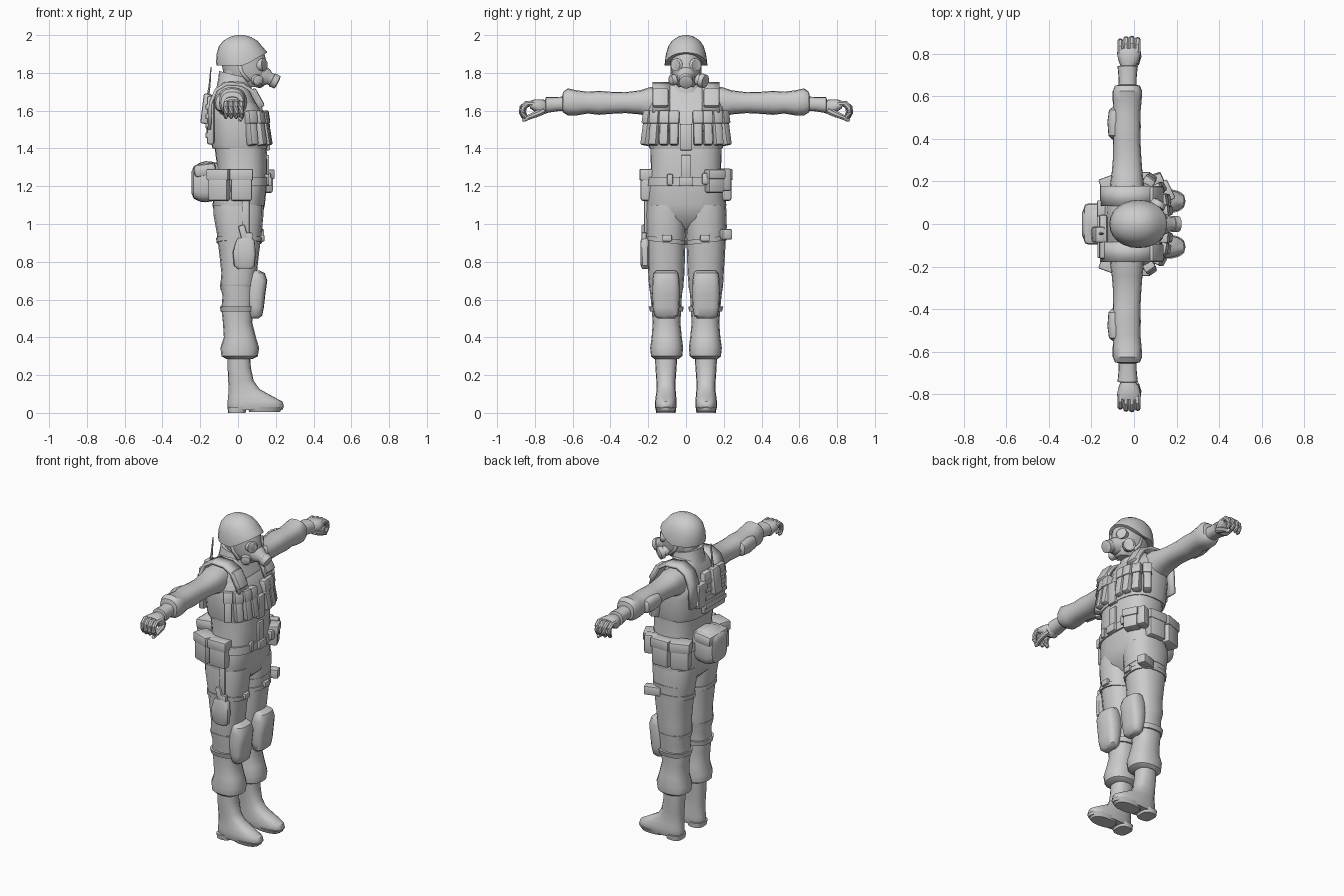
import bpy, bmesh, math
from mathutils import Matrix, Vector, Euler


def finish(name, bm, mirror=False):
    bmesh.ops.recalc_face_normals(bm, faces=bm.faces)
    me = bpy.data.meshes.new(name)
    bm.to_mesh(me)
    bm.free()
    ob = bpy.data.objects.new(name, me)
    bpy.context.collection.objects.link(ob)
    if mirror:
        m = ob.modifiers.new("Mirror", 'MIRROR')
        m.use_axis = (False, True, False)
        m.use_mirror_merge = False
    return ob


def skin(bm, rings):
    loops = [[bm.verts.new(p) for p in r] for r in rings]
    n = len(loops[0])
    for a, b in zip(loops, loops[1:]):
        for i in range(n):
            bm.faces.new((a[i], a[(i + 1) % n], b[(i + 1) % n], b[i]))
    bm.faces.new(loops[0][::-1])
    bm.faces.new(loops[-1])


def loft(name, axis, stations, n=16, e=2.4, mirror=False, warp=None):
    """Rounded sections given as (position, a_min, a_max, b_min, b_max)."""
    rings = []
    for t, a0, a1, b0, b1 in stations:
        ring = []
        for i in range(n):
            c, s = math.cos(math.tau * i / n), math.sin(math.tau * i / n)
            a = (a0 + a1) / 2 + (a1 - a0) / 2 * math.copysign(abs(c) ** (2 / e), c)
            b = (b0 + b1) / 2 + (b1 - b0) / 2 * math.copysign(abs(s) ** (2 / e), s)
            p = Vector({'z': (a, b, t), 'y': (a, t, b), 'x': (t, a, b)}[axis])
            ring.append(warp(p) if warp else p)
        rings.append(ring)
    bm = bmesh.new()
    skin(bm, rings)
    return finish(name, bm, mirror)


def tube(name, pts, n=10, mirror=False):
    """Round sweep through points (x, y, z, radius)."""
    P = [Vector(p[:3]) for p in pts]
    rings = []
    for i, p in enumerate(P):
        d = P[min(i + 1, len(P) - 1)] - P[max(i - 1, 0)]
        side = d.cross(Vector((0.31, 0.2, 0.93)) if abs(d.normalized().z) < .9 else Vector((1, 0, 0))).normalized()
        up = side.cross(d).normalized()
        rings.append([p + pts[i][3] * (side * math.cos(math.tau * k / n) + up * math.sin(math.tau * k / n))
                      for k in range(n)])
    bm = bmesh.new()
    skin(bm, rings)
    return finish(name, bm, mirror)


def pouch(name, c, size, rot=(0, 0, 0), bevel=.012, flap=0, mirror=False, seg=2):
    """Soft-edged box, with an optional closing flap over its top part."""
    bm = bmesh.new()
    M = Matrix.Translation(c) @ Euler(rot).to_matrix().to_4x4()

    def box(off, s, bev):
        t = bmesh.ops.create_cube(bm, size=1)['verts']
        for v in t:
            v.co = Vector((v.co.x * s[0], v.co.y * s[1], v.co.z * s[2] + off))
        edges = list({e for v in t for e in v.link_edges})
        bmesh.ops.bevel(bm, geom=edges, offset=bev, segments=seg, profile=.5, affect='EDGES')
    box(0, size, bevel)
    if flap:
        box(size[2] / 2 - flap / 2 + .004, (size[0] + .012, size[1] + .008, flap), min(bevel, .007))
    bm.transform(M)
    return finish(name, bm, mirror)


def ribbon(name, path, y0, y1, thick=.018, mirror=False):
    """Flat strap following (x, z) points."""
    bm = bmesh.new()
    rows = [(bm.verts.new((x, y0, z)), bm.verts.new((x, y1, z))) for x, z in path]
    for a, b in zip(rows, rows[1:]):
        bm.faces.new((a[0], a[1], b[1], b[0]))
    ob = finish(name, bm, mirror)
    s = ob.modifiers.new("Thickness", 'SOLIDIFY')
    s.thickness, s.offset = thick, 0
    return ob


# Boots, soles and trouser legs
loft("boot", 'z', [(.015, -.05, .235, .055, .158), (.035, -.055, .243, .05, .164), (.06, -.055, .235, .05, .164),
     (.09, -.052, .18, .052, .16), (.125, -.05, .115, .055, .155), (.17, -.052, .083, .055, .157),
     (.24, -.055, .068, .05, .162), (.31, -.055, .065, .045, .165)], e=2.5, mirror=True)
loft("boot_heel", 'z', [(0, -.052, .04, .055, .158), (.03, -.056, .045, .052, .162)], e=3, mirror=True)
loft("boot_sole", 'z', [(.004, .06, .22, .06, .154), (.03, .05, .242, .05, .164)], e=2.5, mirror=True)
loft("trouser_leg", 'z', [(.285, -.06, .075, .04, .168), (.30, -.088, .105, .02, .185), (.345, -.093, .112, .015, .19),
     (.40, -.075, .095, .022, .182), (.48, -.08, .075, .03, .176), (.55, -.088, .085, .025, .182),
     (.62, -.082, .09, .022, .188), (.67, -.094, .09, .014, .196), (.74, -.088, .1, .008, .2),
     (.85, -.1, .112, .005, .207), (.95, -.112, .125, 0, .212), (1.05, -.13, .135, -.005, .215),
     (1.1, -.13, .135, -.005, .212)], mirror=True)
loft("knee_pad", 'z', [(.5, .07, .11, .06, .15), (.515, .06, .128, .042, .168), (.56, .05, .137, .035, .177),
     (.63, .04, .145, .032, .18), (.70, .04, .155, .034, .178), (.74, .05, .142, .042, .172),
     (.755, .06, .11, .055, .155)], e=3, mirror=True)
for z in (.55, .665):
    loft("knee_strap", 'z', [(z - .014, -.092, .09, .016, .19), (z + .014, -.096, .094, .012, .198)], mirror=True)

# Torso, collar and vest
loft("torso", 'z', [(.97, -.06, .06, -.09, .09), (1.03, -.12, .125, -.19, .19), (1.1, -.135, .142, -.214, .214),
     (1.2, -.122, .152, -.198, .198), (1.3, -.11, .155, -.186, .186), (1.45, -.13, .15, -.19, .19),
     (1.58, -.14, .125, -.2, .2), (1.66, -.128, .088, -.195, .195), (1.72, -.11, .06, -.14, .14),
     (1.755, -.09, .045, -.08, .08)], n=24, e=2.7)
loft("vest", 'z', [(1.4, -.135, .155, -.194, .194), (1.42, -.14, .16, -.2, .2), (1.55, -.15, .145, -.206, .206),
     (1.62, -.147, .115, -.2, .2), (1.64, -.13, .1, -.19, .19)], n=24, e=2.8)
loft("belt", 'z', [(1.2, -.132, .162, -.208, .208), (1.25, -.128, .162, -.204, .204)], n=24, e=2.7)
pouch("belt_buckle", (.163, 0, 1.225), (.03, .07, .05), bevel=.006)
pouch("front_flap", (.155, 0, 1.3), (.02, .055, .13), bevel=.005)
pouch("zip_cover", (.155, 0, 1.46), (.03, .065, .14), bevel=.006)
loft("collar", 'z', [(1.69, -.115, .075, -.1, .1), (1.74, -.105, .072, -.085, .085), (1.785, -.1, .068, -.078, .078)],
     warp=lambda p: p + Vector((0, 0, -.25 * p.x)))
ribbon("shoulder_strap", [(.125, 1.59), (.11, 1.65), (.075, 1.705), (.02, 1.737), (-.06, 1.742), (-.115, 1.71),
       (-.145, 1.64), (-.152, 1.5)], .085, .178, mirror=True)
pouch("chest_pad", (.1, .135, 1.665), (.04, .085, .11), (0, -.5, 0), mirror=True)

# Sleeves, gloves and elbow pads
loft("sleeve", 'y', [(.1, -.115, .045, 1.53, 1.725), (.19, -.112, .047, 1.565, 1.725), (.24, -.105, .04, 1.58, 1.708),
     (.32, -.098, .034, 1.587, 1.698), (.4, -.1, .03, 1.583, 1.7), (.46, -.105, .032, 1.578, 1.705),
     (.52, -.098, .03, 1.585, 1.7), (.58, -.1, .036, 1.575, 1.708), (.625, -.1, .038, 1.575, 1.718),
     (.65, -.09, .028, 1.59, 1.7), (.655, -.07, .01, 1.6, 1.68)], mirror=True)
loft("wrist", 'y', [(.62, -.075, .012, 1.597, 1.678), (.68, -.072, .012, 1.597, 1.672), (.725, -.076, .016, 1.59, 1.672),
     (.742, -.078, .018, 1.587, 1.672), (.746, -.06, .003, 1.595, 1.66)], mirror=True)
loft("palm", 'y', [(.735, -.06, .003, 1.588, 1.655), (.765, -.072, .025, 1.575, 1.66), (.8, -.08, .032, 1.595, 1.66),
     (.825, -.076, .03, 1.612, 1.652)], mirror=True)
for i in range(4):
    x, d = -.064 + .027 * i, (.012, .002, 0, .006)[i]
    tube("finger", [(x, .8, 1.635, .015), (x, .845 - d, 1.638, .0155), (x, .868 - d, 1.618, .015),
         (x, .872 - d, 1.59, .0135), (x, .86 - d, 1.567, .012), (x, .85 - d, 1.562, .007)], n=8, mirror=True)
tube("thumb", [(.005, .755, 1.6, .02), (.018, .79, 1.583, .018), (.016, .83, 1.566, .014), (.01, .858, 1.552, .012),
     (.008, .866, 1.548, .006)], n=8, mirror=True)
loft("elbow_pad", 'y', [(.4, -.105, -.07, 1.62, 1.66), (.415, -.12, -.06, 1.6, 1.68), (.48, -.125, -.06, 1.595, 1.69),
     (.535, -.118, -.06, 1.6, 1.68), (.55, -.1, -.07, 1.62, 1.66)], mirror=True)

# Head, helmet and breathing mask
loft("neck", 'z', [(1.7, -.075, .05, -.06, .06), (1.85, -.075, .06, -.065, .065)])
loft("head", 'z', [(1.725, .01, .115, -.04, .04), (1.75, -.045, .145, -.062, .062), (1.79, -.075, .158, -.075, .075),
     (1.84, -.085, .155, -.082, .082), (1.9, -.09, .14, -.085, .085)], n=20, e=2.1)


def brim(p):
    if p.z < 1.94 and p.x > .03:
        p.z += .55 * (p.x - .03) * (1.94 - p.z) / .1
    return p


loft("helmet", 'z', [(1.84, -.1, .125, -.098, .098), (1.838, -.114, .155, -.113, .113), (1.86, -.116, .152, -.112, .112),
     (1.9, -.113, .142, -.106, .106), (1.94, -.102, .128, -.094, .094), (1.97, -.078, .103, -.074, .074),
     (1.99, -.045, .068, -.045, .045), (2.0, -.01, .035, -.015, .015)], n=24, e=2.1, warp=brim)
tube("mask_snout", [(.09, 0, 1.8, .058), (.15, 0, 1.777, .048), (.168, 0, 1.77, .034), (.18, 0, 1.764, .034),
     (.182, 0, 1.763, .039), (.208, 0, 1.75, .037), (.212, 0, 1.748, .026)], n=16)
tube("mask_lens", [(.09, .03, 1.84, .034), (.138, .05, 1.843, .034), (.142, .053, 1.843, .026)], n=14, mirror=True)
tube("cheek_filter", [(.09, .05, 1.768, .03), (.105, .078, 1.76, .03), (.107, .08, 1.76, .038),
     (.118, .102, 1.755, .036), (.12, .104, 1.754, .024)], n=16)
tube("cheek_valve", [(.09, -.04, 1.768, .03), (.108, -.08, 1.76, .028), (.11, -.085, 1.76, .018)], n=14)
ribbon("chin_strap", [(.0, 1.87), (.02, 1.8), (.06, 1.755)], .068, .082, mirror=True)

# Chest magazine pouches, fanned around the ribs
for y, x, yaw in ((.062, .143, .08), (.113, .135, .2), (.163, .113, .5), (.2, .07, .95)):
    pouch("magazine_pouch", (x, y, 1.505), (.052, .047, .18), (0, -.16, yaw), bevel=.009, flap=.07, mirror=True)

# Belt kit: rear pack and hip pouches
loft("rear_pack", 'x', [(-.245, -.05, .05, 1.16, 1.28), (-.235, -.075, .075, 1.135, 1.305), (-.2, -.09, .09, 1.118, 1.325),
     (-.17, -.092, .092, 1.115, 1.333), (-.14, -.09, .09, 1.12, 1.33), (-.1, -.085, .085, 1.13, 1.32)], n=20, e=3.5)
pouch("rear_pack_lid", (-.175, 0, 1.285), (.12, .194, .07), (0, -.12, 0), bevel=.022)
for s in (-1, 1):
    pouch("hip_pouch_rear", (-.095, s * .185, 1.205), (.11, .085, .165), (0, 0, s * .35), flap=.06)
    pouch("hip_pouch_side", (.018, s * .208, 1.205), (.112, .065, .165), flap=.06)
pouch("front_utility_pouch", (.14, .15, 1.225), (.065, .09, .12), (0, 0, .45), flap=.05)
pouch("front_small_pouch", (.155, .105, 1.24), (.04, .04, .06), bevel=.008)
pouch("left_front_pouch", (.1, .2, 1.235), (.08, .06, .12), (0, 0, .4))
pouch("belt_clip", (.15, -.085, 1.235), (.03, .03, .06), bevel=.006)

# Thigh straps, holster and thigh pouch
for dz in (0, .055):
    loft("thigh_strap", 'z', [(.9 + dz, -.114, .128, 0, .215), (.925 + dz, -.116, .13, -.002, .217)],
         warp=lambda p: p + Vector((0, 0, .12 * (p.y - .1))), mirror=(dz == 0))
pouch("holster_hanger", (.04, -.214, 1.05), (.04, .016, .2), bevel=.005)
loft("holster", 'z', [(.762, .0, .07, -.232, -.2), (.78, -.022, .09, -.24, -.195), (.85, -.028, .093, -.242, -.195),
     (.91, -.01, .088, -.24, -.195), (.925, 0, .075, -.236, -.2)], e=3.5)
pouch("pistol_grip", (.03, -.222, .945), (.035, .026, .1), (0, -.25, 0), bevel=.007)
pouch("pistol_slide", (.06, -.222, .93), (.035, .026, .05), bevel=.006)
pouch("thigh_pouch", (.085, .205, .945), (.1, .055, .055), (0, 0, .3), bevel=.007)
pouch("front_strap_buckle", (.128, .1, .925), (.025, .05, .035), bevel=.006, mirror=True)

# Back panel, radio and antenna
pouch("back_panel", (-.145, -.06, 1.55), (.04, .21, .26), bevel=.014)
for i in range(4):
    pouch("back_webbing", (-.165, -.06, 1.47 + .05 * i), (.014, .2, .028), bevel=.005)
pouch("radio", (-.168, -.05, 1.61), (.045, .075, .16), (0, .12, 0), bevel=.01)
tube("antenna", [(-.158, -.045, 1.68, .008), (-.15, -.045, 1.74, .006), (-.143, -.045, 1.83, .003)], n=6)
pouch("back_pouch", (-.145, .07, 1.55), (.045, .075, .15), flap=.05)

# Smooth shading that keeps hard edges
for ob in bpy.data.objects:
    ob.select_set(True)
    bpy.context.view_layer.objects.active = ob
bpy.ops.object.shade_smooth_by_angle(angle=math.radians(40))
